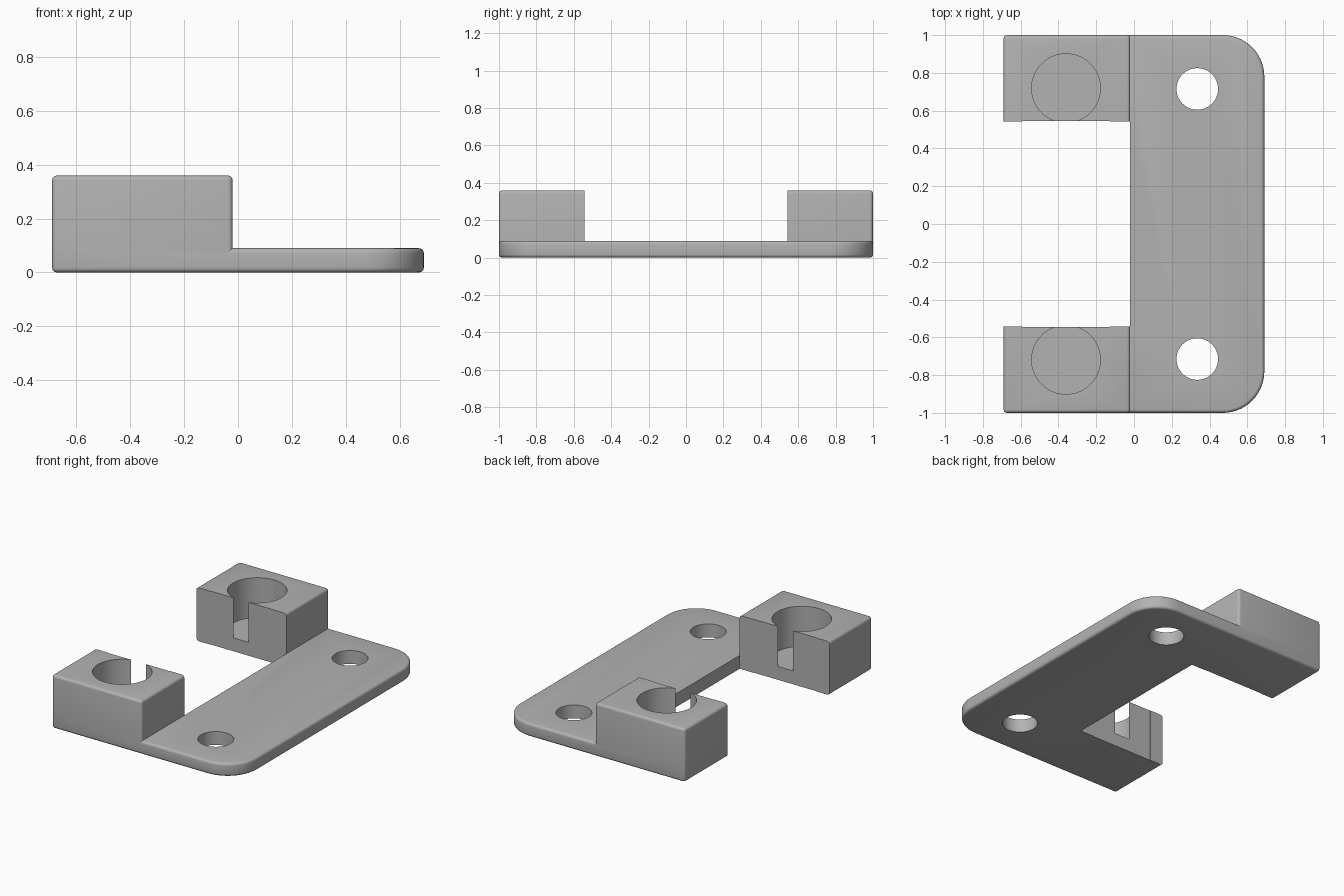
import bpy, bmesh, math

if "Cube" in bpy.data.objects:
    bpy.data.objects.remove(bpy.data.objects["Cube"])

X0, X1, X2 = -0.69, -0.02, 0.69      # outer end, block/plate junction, plate edge
YI, YO = 0.543, 1.0                  # inner and outer sides of the blocks
PLATE_H, BLOCK_H = 0.09, 0.36
CORNER, ROUND = 0.22, 0.018

grey = bpy.data.materials.new("light grey")
grey.diffuse_color = (0.45, 0.45, 0.45, 1)
grey.use_nodes = True
grey.node_tree.nodes["Principled BSDF"].inputs["Base Color"].default_value = grey.diffuse_color


def near(a, b):
    return abs(a - b) < 1e-4


def arc(cx, cy, start, n=14):
    return [(cx + CORNER * math.cos(start + i * math.pi / 2 / n),
             cy + CORNER * math.sin(start + i * math.pi / 2 / n)) for i in range(n + 1)]


# U-shaped footprint: plate in the middle, an arm at each end
bm = bmesh.new()
plate_pts = [(X1, -YO)] + arc(X2 - CORNER, -YO + CORNER, -math.pi / 2) \
    + arc(X2 - CORNER, YO - CORNER, 0) + [(X1, YO), (X1, YI), (X1, -YI)]
footprints = [(plate_pts, PLATE_H),
              ([(X0, -YO), (X1, -YO), (X1, -YI), (X0, -YI)], BLOCK_H),
              ([(X0, YI), (X1, YI), (X1, YO), (X0, YO)], BLOCK_H)]
base = [bm.faces.new([bm.verts.new((x, y, 0)) for x, y in pts]) for pts, h in footprints]
bmesh.ops.remove_doubles(bm, verts=bm.verts[:], dist=1e-4)
ext = bmesh.ops.extrude_face_region(bm, geom=bm.faces[:], use_keep_orig=True)
for v in [g for g in ext["geom"] if isinstance(g, bmesh.types.BMVert)]:
    v.co.z = PLATE_H
# Raise the two blocks
tops = [f for f in bm.faces if all(near(v.co.z, PLATE_H) for v in f.verts)
        and f.calc_center_median().x < X1]
ext = bmesh.ops.extrude_face_region(bm, geom=tops)
for v in [g for g in ext["geom"] if isinstance(g, bmesh.types.BMVert)]:
    v.co.z = BLOCK_H
bmesh.ops.recalc_face_normals(bm, faces=bm.faces[:])
bmesh.ops.dissolve_limit(bm, angle_limit=0.01, verts=bm.verts[:], edges=bm.edges[:])


# Round the outside edges, keep the inner sides of the U sharp
def is_inner(e):
    on_arm = all(near(abs(v.co.y), YI) for v in e.verts)
    on_gap = all(near(v.co.x, X1) and abs(v.co.y) < YI + 1e-3 for v in e.verts)
    return on_arm or on_gap


edges = [e for e in bm.edges if len(e.link_faces) == 2 and e.is_convex
         and e.calc_face_angle() > 0.7 and not is_inner(e)]
bmesh.ops.bevel(bm, geom=edges, offset=ROUND, segments=4, profile=0.5,
                affect='EDGES', clamp_overlap=True)
bmesh.ops.recalc_face_normals(bm, faces=bm.faces[:])
mesh = bpy.data.meshes.new("bracket")
bm.to_mesh(mesh)
bm.free()
bracket = bpy.data.objects.new("bracket", mesh)
bpy.context.collection.objects.link(bracket)
mesh.materials.append(grey)


def cut(cutter, name):
    cutter.name = name
    cutter.hide_render = True
    cutter.data.materials.append(grey)
    mod = bracket.modifiers.new(name, 'BOOLEAN')
    mod.operation, mod.solver, mod.object = 'DIFFERENCE', 'EXACT', cutter
    bpy.context.view_layer.objects.active = bracket
    bpy.ops.object.modifier_apply(modifier=name)
    bpy.data.objects.remove(cutter)


def cut_cylinder(name, x, y, r, z0, z1):
    bpy.ops.mesh.primitive_cylinder_add(vertices=64, radius=r, depth=z1 - z0,
                                        location=(x, y, (z0 + z1) / 2))
    cut(bpy.context.object, name)


for s in (-1, 1):
    # Shallow recess on the inner side of each block
    bpy.ops.mesh.primitive_cube_add(size=1, location=(-0.36, s * (YI - 0.047), 0.2))
    bpy.context.object.scale = (0.46, 0.1, 1)
    cut(bpy.context.object, "recess_cutter")
    # Round socket that breaks through the inner side as a slot
    cut_cylinder("socket_cutter", -0.36, s * 0.719, 0.182, PLATE_H, 0.6)
    # Screw hole through the plate
    cut_cylinder("screw_hole_cutter", 0.335, s * 0.715, 0.11, -0.2, 0.3)

bpy.ops.object.select_all(action='DESELECT')
bracket.select_set(True)
bpy.context.view_layer.objects.active = bracket
bpy.ops.object.shade_smooth_by_angle(angle=math.radians(35))
